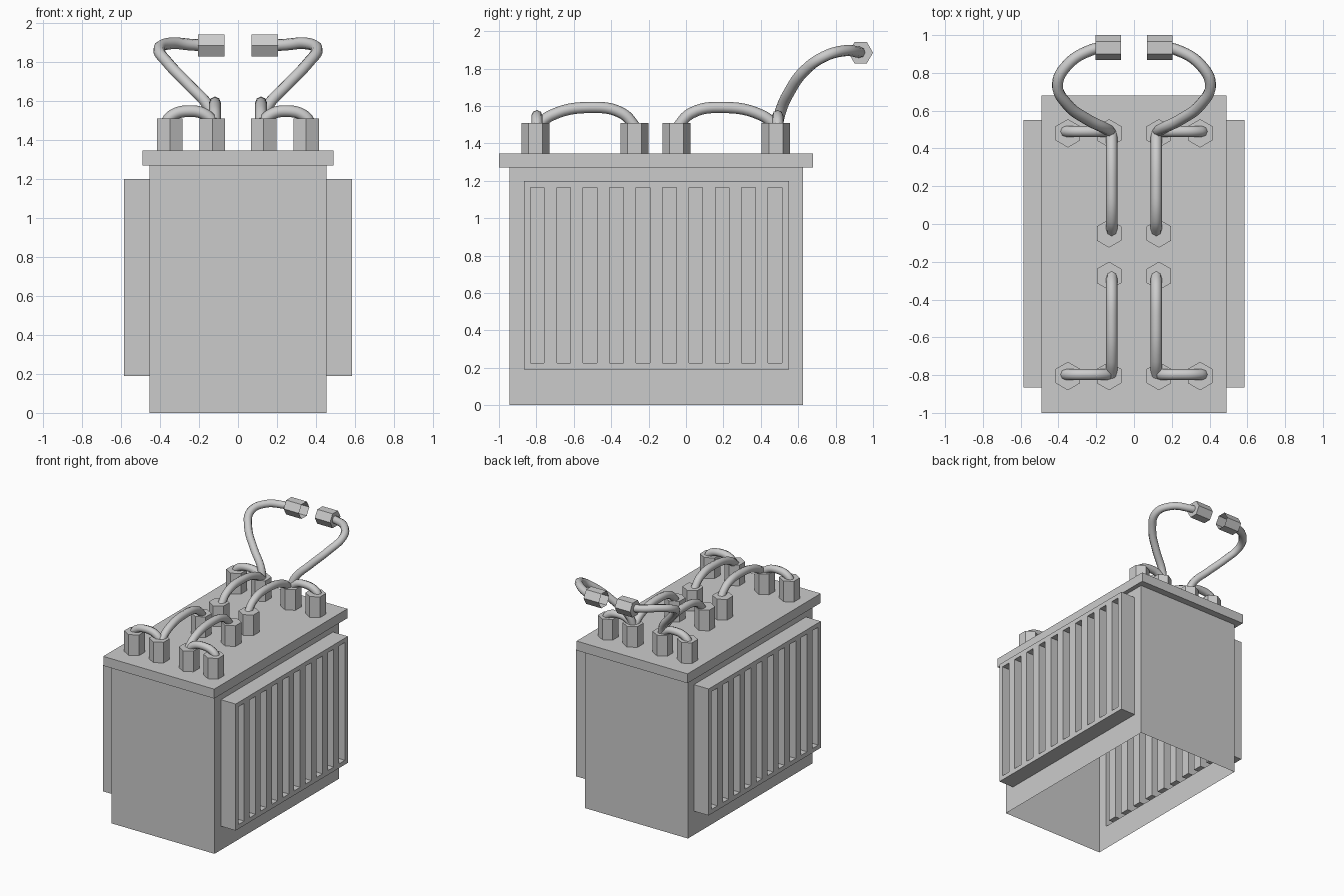
import bpy, bmesh, math
from mathutils import Vector

if "Cube" in bpy.data.objects:
    bpy.data.objects.remove(bpy.data.objects["Cube"])


def finish(name, bm, recalc=True):
    if recalc:
        bmesh.ops.recalc_face_normals(bm, faces=bm.faces[:])
    me = bpy.data.meshes.new(name)
    bm.to_mesh(me)
    bm.free()
    ob = bpy.data.objects.new(name, me)
    bpy.context.collection.objects.link(ob)
    return ob


def grid(bm, x, ys, zs):
    """Upright grid of faces at the given x; returns faces as cells[i][j]."""
    v = [[bm.verts.new((x, y, z)) for z in zs] for y in ys]
    return [[bm.faces.new((v[i][j], v[i + 1][j], v[i + 1][j + 1], v[i][j + 1]))
             for j in range(len(zs) - 1)] for i in range(len(ys) - 1)]


def box(name, lo, hi):
    bm = bmesh.new()
    bmesh.ops.create_cube(bm, size=1)
    for v in bm.verts:
        v.co = [a + (b - a) * (c + 0.5) for a, b, c in zip(lo, hi, v.co)]
    return finish(name, bm)


def hex_prism(name, start, end, r, open_end=False):
    """Six-sided post along x or z with its points towards +y and -y."""
    bm = bmesh.new()
    start, end = Vector(start), Vector(end)
    side = Vector((0, 0, 1)) if abs(end.x - start.x) > 1e-4 else Vector((1, 0, 0))
    rings = []
    for c in (start, end):
        rings.append([bm.verts.new(c + Vector((0, r * math.cos(a), 0)) + side * r * math.sin(a))
                      for a in (k * math.pi / 3 for k in range(6))])
    a, b = rings
    for k in range(6):
        n = (k + 1) % 6
        bm.faces.new((a[k], a[n], b[n], b[k]))
    bm.faces.new(a)
    if not open_end:
        bm.faces.new(b)
    return finish(name, bm)


def cable(name, pts, r=0.03):
    cu = bpy.data.curves.new(name, 'CURVE')
    cu.dimensions = '3D'
    cu.bevel_depth = r
    cu.bevel_resolution = 2
    cu.resolution_u = 6
    cu.use_fill_caps = True
    sp = cu.splines.new('BEZIER')
    sp.bezier_points.add(len(pts) - 1)
    for bp, p in zip(sp.bezier_points, pts):
        bp.co = p
        bp.handle_left_type = bp.handle_right_type = 'AUTO'
    sp.use_smooth = True
    ob = bpy.data.objects.new(name, cu)
    bpy.context.collection.objects.link(ob)


W, Y0, Y1, TOP = 0.455, -0.945, 0.625, 1.27
PX, PY0, PY1, PZ0, PZ1 = 0.585, -0.865, 0.55, 0.19, 1.2

# Case: open underneath, side walls open behind the ribbed panels
bm = bmesh.new()
for s in (1, -1):
    cells = grid(bm, s * W, [Y0, PY0, PY1, Y1], [0, PZ0, PZ1, TOP])
    bm.faces.remove(cells[1][1])
for y in (Y0, Y1):
    bm.faces.new([bm.verts.new(p) for p in
                  ((-W, y, 0), (W, y, 0), (W, y, TOP), (-W, y, TOP))])
bmesh.ops.remove_doubles(bm, verts=bm.verts[:], dist=1e-4)
finish("case", bm)

# Ribbed side panels: raised shell with ten slots pushed back in
ys = [PY0]
for i in range(10):
    y = -0.832 + i * 0.1412
    ys += [y, y + 0.074]
ys.append(PY1)
for s, label in ((1, "right"), (-1, "left")):
    bm = bmesh.new()
    cells = grid(bm, s * PX, ys, [PZ0, 0.225, 1.165, PZ1])
    rim = [e for e in bm.edges if e.is_boundary]
    slots = [cells[i][1] for i in range(1, len(ys) - 1, 2)]
    ext = bmesh.ops.extrude_edge_only(bm, edges=rim)
    for v in [g for g in ext["geom"] if isinstance(g, bmesh.types.BMVert)]:
        v.co.x = s * W
    ext = bmesh.ops.extrude_discrete_faces(bm, faces=slots)
    for f in ext["faces"]:
        for v in f.verts:
            v.co.x = s * W
    finish(label + "_ribbed_panel", bm)

# Lid
box("lid", (-0.49, -1.0, TOP), (0.49, 0.68, 1.345))

for s, label in ((1, "right"), (-1, "left")):
    # Hexagonal terminals
    for x, y in ((0.132, -0.805), (0.35, -0.805), (0.132, -0.275),
                 (0.132, -0.05), (0.132, 0.48), (0.35, 0.48)):
        hex_prism(label + "_terminal", (s * x, y, 1.345), (s * x, y, 1.51), 0.075)

    # Short cross links between outer and inner terminals
    for y in (-0.797, 0.49):
        cable(label + "_cross_link", [(s * x, y, z) for x, z in (
            (0.375, 1.47), (0.345, 1.52), (0.25, 1.548), (0.16, 1.525), (0.12, 1.47))])

    # Long links along the lid
    for y in (-0.80, 0.485):
        d = 1 if y < 0 else -1
        cable(label + "_long_link", [(s * 0.118, y + d * t, z) for t, z in (
            (0.0, 1.49), (0.08, 1.55), (0.28, 1.592), (0.46, 1.56), (0.535, 1.48))])

    # Output lead rising to a hexagonal plug, open at its mating end
    cable(label + "_output_lead", [(s * x, y, z) for x, y, z in (
        (0.12, 0.485, 1.48), (0.15, 0.505, 1.57), (0.25, 0.555, 1.68),
        (0.355, 0.635, 1.79), (0.405, 0.74, 1.865), (0.35, 0.845, 1.895),
        (0.23, 0.92, 1.888), (0.16, 0.935, 1.885))])
    hex_prism(label + "_plug", (s * 0.205, 0.934, 1.885), (s * 0.07, 0.934, 1.885),
              0.066, open_end=True)
